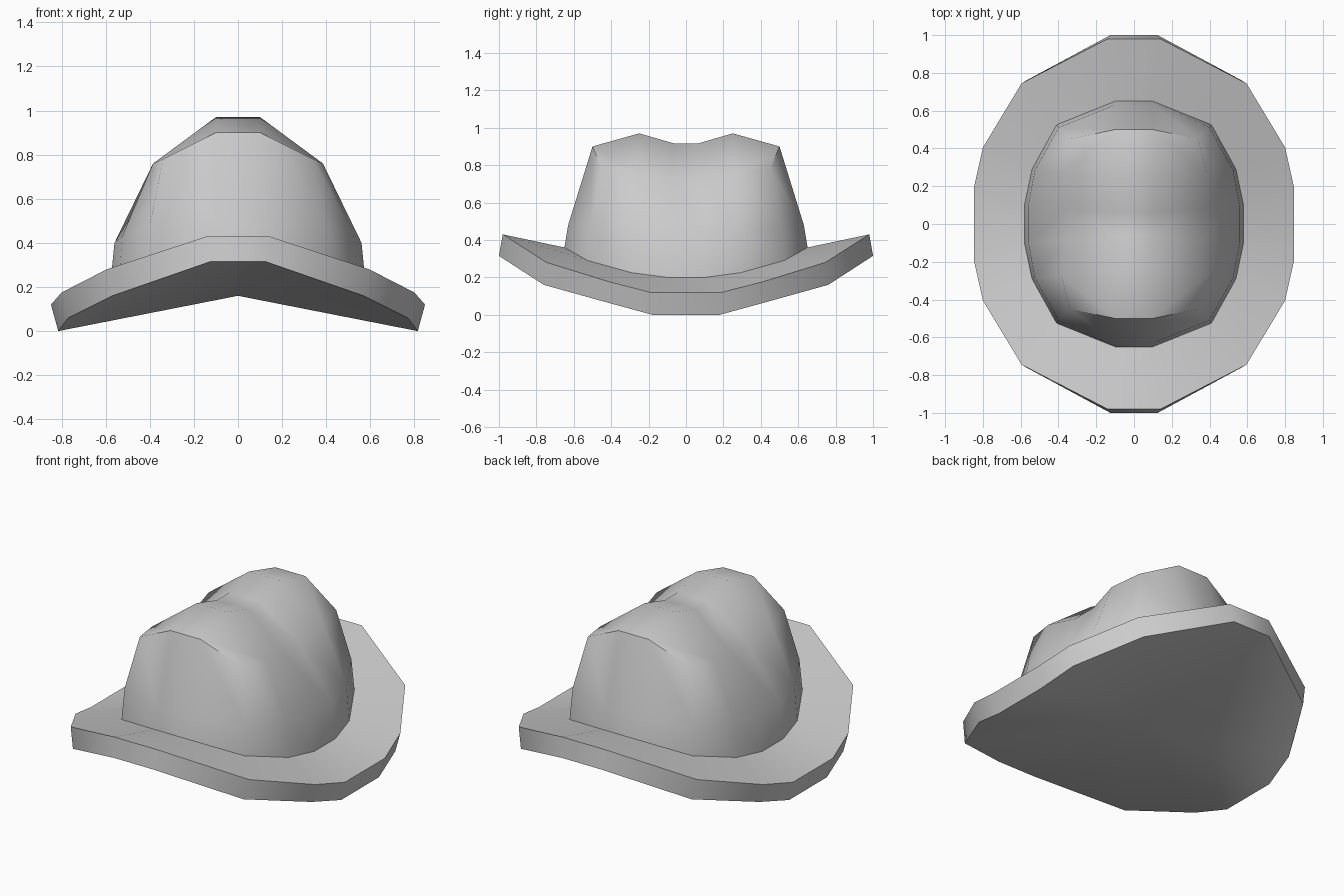
import bpy, bmesh, math

if "Cube" in bpy.data.objects:
    bpy.data.objects.remove(bpy.data.objects["Cube"])


def ring(quad):
    """Mirror four quadrant points (from the y end to the x side) into a 16 point loop."""
    a = [(x, y, z) for x, y, z in quad]
    b = [(x, -y, z) for x, y, z in reversed(quad)]
    half = a + b
    return half + [(-x, y, z) for x, y, z in reversed(half)]


def bridge(bm, r1, r2):
    n = len(r1)
    for i in range(n):
        j = (i + 1) % n
        bm.faces.new((r1[i], r1[j], r2[j], r2[i]))


def finish(bm, name):
    bmesh.ops.recalc_face_normals(bm, faces=bm.faces)
    me = bpy.data.meshes.new(name)
    bm.to_mesh(me)
    bm.free()
    ob = bpy.data.objects.new(name, me)
    bpy.context.collection.objects.link(ob)
    bpy.ops.object.select_all(action='DESELECT')
    ob.select_set(True)
    bpy.context.view_layer.objects.active = ob
    bpy.ops.object.shade_smooth_by_angle(angle=math.radians(50))
    return ob


def add_ring(bm, quad):
    return [bm.verts.new(p) for p in ring(quad)]


# Loops shared by the parts
seam = [(.10, .65, .36), (.41, .525, .29), (.54, .29, .225), (.58, .10, .20)]
rim_top = [(.14, .98, .43), (.595, .745, .28), (.80, .405, .175), (.848, .19, .12)]
rim_low = [(.125, 1.0, .315), (.57, .76, .16), (.77, .40, .06), (.815, .18, 0)]
body = [(.10, .63, .48), (.40, .51, .475), (.525, .285, .43), (.56, .10, .40)]
shoulder = [(.10, .50, .90), (.34, .45, .78), (.385, .27, .76), (.355, .08, .725)]

# Brim: upper surface, thick rim and vaulted underside
bm = bmesh.new()
inner, top, low = (add_ring(bm, q) for q in (seam, rim_top, rim_low))
bridge(bm, inner, top)
bridge(bm, top, low)
centre = bm.verts.new((0, 0, .16))
for i in range(16):
    bm.faces.new((low[i], low[(i + 1) % 16], centre))
finish(bm, "brim")

# Crown: walls plus two humps with a dip across the middle
bm = bmesh.new()
base, mid, sh = (add_ring(bm, q) for q in (seam, body, shoulder))
bridge(bm, base, mid)
bridge(bm, mid, sh)
ridge_y = [(.25, .97), (.06, .915), (-.06, .915), (-.25, .97)]
right = [bm.verts.new((.10, y, z)) for y, z in ridge_y]
left = [bm.verts.new((-.10, y, z)) for y, z in ridge_y]
for side, s in ((right, sh[:8]), (left, sh[:7:-1])):
    bm.faces.new((s[0], s[1], s[2], side[0]))
    for i in range(3):
        bm.faces.new((s[i + 2], s[i + 3], side[i + 1], side[i]))
    bm.faces.new((s[5], s[6], s[7], side[3]))
for i in range(3):
    bm.faces.new((right[i], right[i + 1], left[i + 1], left[i]))
bm.faces.new((sh[0], right[0], left[0], sh[15]))
bm.faces.new((sh[7], sh[8], left[3], right[3]))
finish(bm, "crown")
